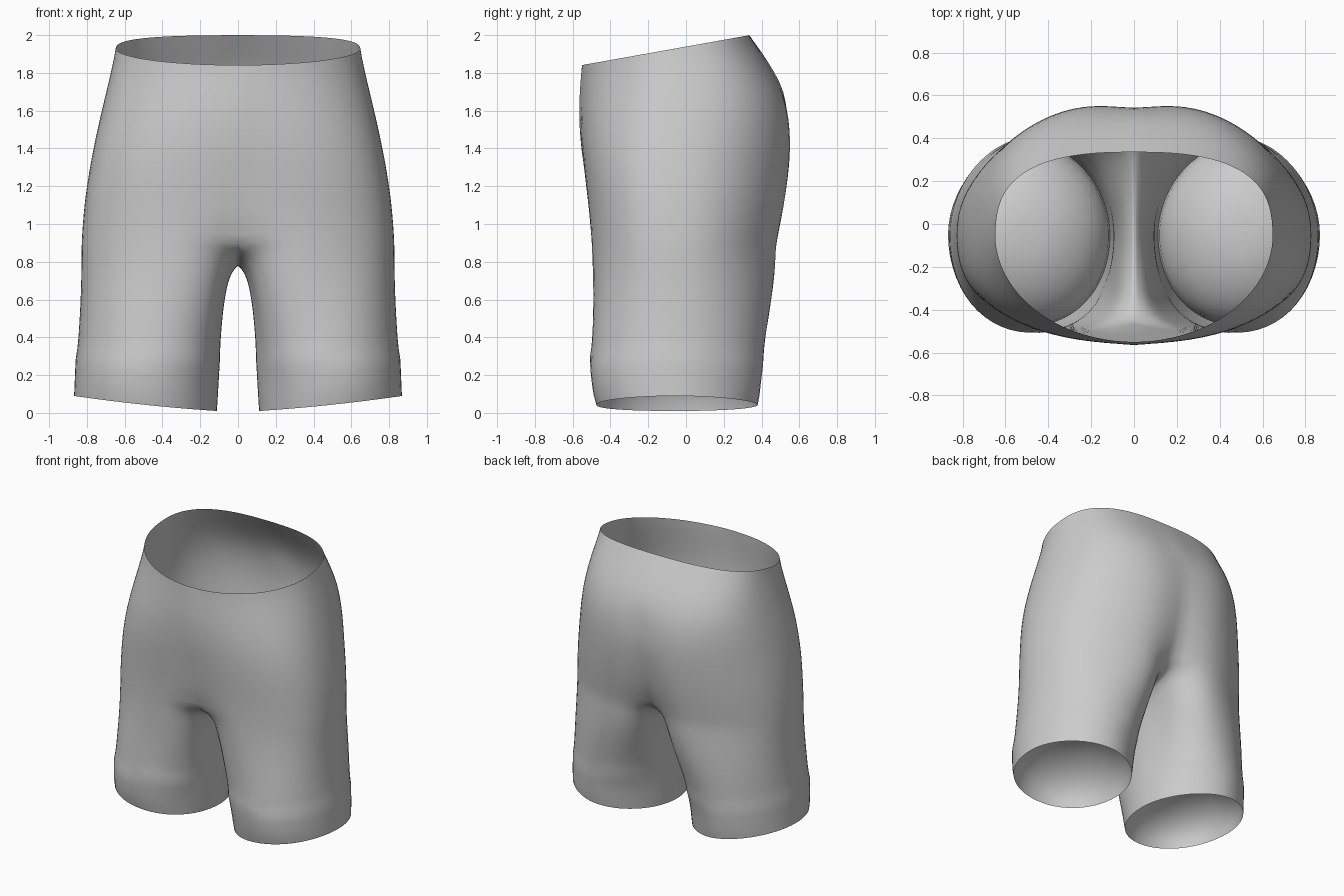
import bpy, bmesh
from math import sin, cos, pi, radians, exp, sqrt

if "Cube" in bpy.data.objects:
    bpy.data.objects.remove(bpy.data.objects["Cube"])

OUT, INN, LOW, UP = 44, 20, 22, 22      # columns outside / inside leg, rows below / above crotch
ZC = 0.90                               # height where the legs join
SEAM = radians(140)

# silhouette profiles: (z, value)
SIDE = [(0, .868), (.4, .86), (.8, .84), (1.1, .82), (1.3, .79), (1.5, .75), (1.75, .69), (1.9, .655), (2, .63)]
FRONT = [(0, -.475), (.3, -.515), (1, -.525), (1.4, -.56), (1.6, -.565), (1.84, -.55), (2, -.53)]
BACK = [(0, .38), (.25, .405), (.5, .435), (.8, .485), (1.1, .54), (1.35, .565), (1.5, .56),
        (1.7, .515), (1.87, .42), (2, .335)]
INSIDE = [(0, .112), (.3, .095), (.6, .08), (1, .06)]
FRONT_DIP = [(.9, .07), (1.05, .03), (1.3, .012), (1.6, 0), (2, 0)]
BACK_DIP = [(.9, .13), (1.05, .085), (1.3, .055), (1.6, .03), (1.85, 0), (2, 0)]


def curve(pts, z):
    """Smooth interpolation through a small profile."""
    n = len(pts)
    z = min(max(z, pts[0][0]), pts[-1][0])
    i = next(k for k in range(n - 1) if z <= pts[k + 1][0])

    def slope(k):
        a, b = pts[max(k - 1, 0)], pts[min(k + 1, n - 1)]
        return (b[1] - a[1]) / (b[0] - a[0])
    (z0, a), (z1, b) = pts[i], pts[i + 1]
    h = z1 - z0
    t = (z - z0) / h
    return (a * (1 + 2 * t) * (1 - t) ** 2 + b * t * t * (3 - 2 * t)
            + h * (slope(i) * t * (1 - t) ** 2 - slope(i + 1) * t * t * (1 - t)))


def smooth(t):
    t = min(max(t, 0), 1)
    return t * t * (3 - 2 * t)


def spow(v, p):
    return (abs(v) ** p) * (1 if v >= 0 else -1)


def oval(cx, cy, rx, ry, a, e):
    return cx + rx * spow(cos(a), 2 / e), cy + ry * spow(sin(a), 2 / e)


def leg(a, z):
    xi, xo, f, b = (curve(p, z) for p in (INSIDE, SIDE, FRONT, BACK))
    e = 2.1 if sin(a) < 0 else 1.9
    return oval((xi + xo) / 2, (f + b) / 2, (xo - xi) / 2, (b - f) / 2, a, e)


def torso(a, z):
    xo, f, b = (curve(p, z) for p in (SIDE, FRONT, BACK))
    w = smooth((z - 1.2) / .75)
    cy = -.04
    if a < 0:
        x, y = oval(0, cy, xo, cy - f, a, 2.6 - .65 * w)
        y += curve(FRONT_DIP, z) * exp(-(x / .11) ** 2)
    else:
        b += .02 * (1 - smooth((z - 1.6) / .4))
        x, y = oval(0, cy, xo, b - cy, a, 2.05 + .55 * w)
        y -= curve(BACK_DIP, z) * exp(-(x / .13) ** 2)
    return (0 if abs(abs(a) - pi / 2) < 1e-6 else x), y


def finish(name, bm):
    bmesh.ops.recalc_face_normals(bm, faces=bm.faces)
    me = bpy.data.meshes.new(name)
    bm.to_mesh(me)
    bm.free()
    for p in me.polygons:
        p.use_smooth = True
    ob = bpy.data.objects.new(name, me)
    bpy.context.collection.objects.link(ob)
    mod = ob.modifiers.new("mirror", 'MIRROR')
    mod.merge_threshold = .001
    return ob


def bridge(bm, r0, r1, closed):
    n = len(r0)
    for i in range(n if closed else n - 1):
        j = (i + 1) % n
        bm.faces.new((r0[i], r0[j], r1[j], r1[i]))


# column angles around the leg, and where each column meets the crotch level
angles, tops = [], []
for i in range(OUT + 1):
    t = 2 * i / OUT - 1
    angles.append(SEAM * t)
    tops.append((*torso(pi / 2 * t, ZC), ZC))
back_y, front_y = tops[-1][1], tops[0][1]
for i in range(1, INN):
    u = i / INN
    angles.append(SEAM + (2 * pi - 2 * SEAM) * u)
    tops.append((0, back_y + (front_y - back_y) * u, ZC - .12 * sin(pi * u) ** .7))


def hem(a):
    x, y = leg(a, 0)
    q = (x - .11) / .76
    return x, y, .01 + .05 * q + .03 * q * q


# shorts: leg rows, then hip rows up to the slanted waist
bm = bmesh.new()
rows = []
for r in range(LOW + 1):
    v = 1 - (1 - r / LOW) ** 1.4
    row = []
    for a, (tx, ty, tz) in zip(angles, tops):
        # outside eases gradually into the hips, inside ends in a round arch
        turn = min(a % (2 * pi), 2 * pi - a % (2 * pi))
        m = smooth((turn - radians(118)) / radians(45))
        s = (1 - m) * smooth(v) ** (1 + .6 * turn / pi) + m * (1 - sqrt(max(0, 1 - v ** 5)))
        z0 = hem(a)[2]
        z = z0 + (tz - z0) * v
        x, y = leg(a, z if r else 0)
        row.append(bm.verts.new((x + (tx - x) * s, y + (ty - y) * s, z)))
    rows.append(row)
for r0, r1 in zip(rows, rows[1:]):
    bridge(bm, r0, r1, True)
last = rows[-1][:OUT + 1]
for r in range(1, UP + 1):
    row = []
    for i in range(OUT + 1):
        a = pi / 2 * (2 * i / OUT - 1)
        waist = 1.92
        for _ in range(6):
            waist = .5 * waist + .5 * (1.84 + .16 * (torso(a, waist)[1] + .55) / .885)
        z = ZC + (waist - ZC) * r / UP
        row.append(bm.verts.new((*torso(a, z), z)))
    bridge(bm, last, row, False)
    last = row
# relax the cloth where legs meet hips, keeping hems and centre seam
inner = [v for v in bm.verts if not v.is_boundary and v.co.z > .3]
for _ in range(14):
    bmesh.ops.smooth_vert(bm, verts=inner, factor=.5, use_axis_x=True, use_axis_y=True, use_axis_z=True)
finish("shorts", bm).modifiers["mirror"].use_clip = True

# domed lining closing each leg opening from within
bm = bmesh.new()
prev = None
for r in range(8):
    t = pi / 2 * r / 8
    ring = []
    for a in angles:
        x, y, z = hem(a)
        k = cos(t)
        ring.append(bm.verts.new((.49 + (x - .49) * k, -.048 + (y + .048) * k, z * k + .04 * (1 - k) + .28 * sin(t))))
    if prev:
        bridge(bm, prev, ring, True)
    prev = ring
bm.faces.new(prev)
finish("leg_lining", bm)
